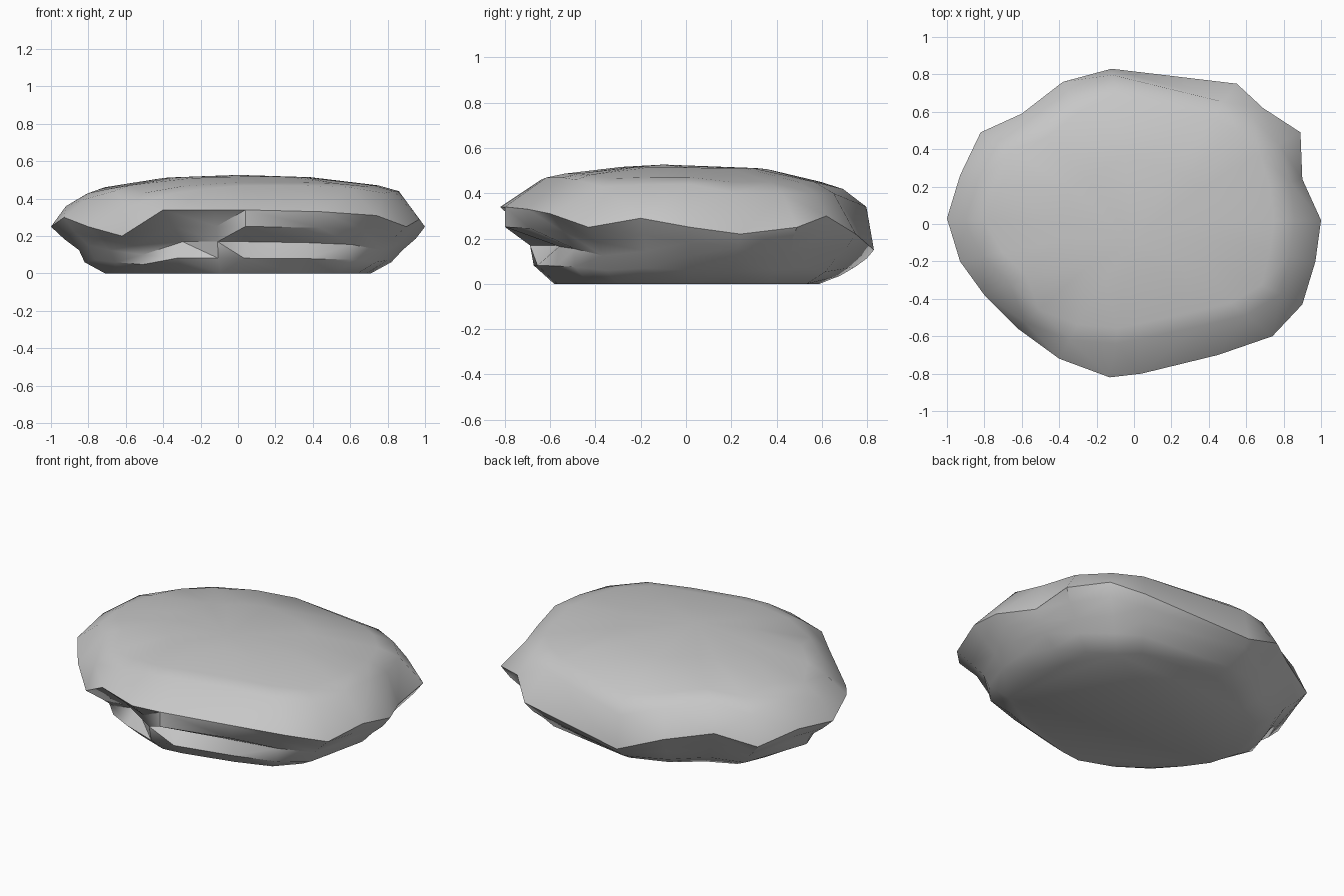
import bpy
import bmesh

# Remove the default cube
cube = bpy.data.objects.get("Cube")
if cube:
    bpy.data.objects.remove(cube, do_unlink=True)

# Grey stone material
stone = bpy.data.materials.new("grey stone")
stone.use_nodes = True
grey = (0.57, 0.57, 0.57, 1)
stone.diffuse_color = grey
stone.node_tree.nodes["Principled BSDF"].inputs["Base Color"].default_value = grey

# Rim corners, anticlockwise:
# x, y, z, shoulder scale, shoulder height, waist scale, hollow scale
RIM = [
    (1, .02, .25, .86, .44, .95, .88),
    (.9, .24, .22, .93, .4, .96, .9),
    (.89, .49, .25, .87, .4, .95, .87),
    (.69, .62, .3, .92, .4, .97, .88),
    (.55, .75, .22, .87, .4, .95, .88),
    (-.12, .83, .15, .96, .34, .96, .9),
    (-.38, .76, .25, .9, .4, .93, .87),
    (-.6, .59, .28, .9, .43, .95, .88),
    (-.82, .49, .22, .92, .38, .94, .87),
    (-.93, .26, .27, .88, .42, .94, .87),
    (-1, .03, .25, .92, .36, .93, .85),
    (-.93, -.2, .3, .87, .4, .94, .86),
    (-.8, -.38, .25, .83, .44, .93, .86),
    (-.62, -.56, .2, .94, .36, .9, .82),
    (-.4, -.72, .34, .86, .43, .86, .74),
    (-.13, -.82, .34, .78, .46, .89, .84),
    (.04, -.8, .34, .77, .47, 1, .72),
    (.45, -.7, .33, .78, .47, .98, .8),
    (.74, -.6, .31, .81, .46, .9, .82),
    (.9, -.43, .25, .87, .43, .92, .85),
    (.97, -.2, .29, .86, .44, .94, .87),
]
PEAK = .527

bm = bmesh.new()


def ring(place):
    """Add one closed ring; place gives the scale and height at each corner."""
    verts = []
    for x, y, z, shoulder, height, waist, hollow in RIM:
        scale, level = place(z, shoulder, height, waist, hollow)
        verts.append(bm.verts.new((x * scale, y * scale, level)))
    return verts


# Stacked rings: flat base, ankle, hollow, waist, rim, shoulder and domed top
rings = [
    ring(lambda z, s, h, w, a: (.71, 0)),
    ring(lambda z, s, h, w, a: (.82, z * .24)),
    ring(lambda z, s, h, w, a: (a, z * .5)),
    ring(lambda z, s, h, w, a: (w, z * .74)),
    ring(lambda z, s, h, w, a: (1, z)),
    ring(lambda z, s, h, w, a: (s, h)),
    ring(lambda z, s, h, w, a: (s * .87, h * .52 + PEAK * .46)),
    ring(lambda z, s, h, w, a: (s * .45, h * .08 + PEAK * .91)),
]
count = len(RIM)
for low, high in zip(rings, rings[1:]):
    for i in range(count):
        j = (i + 1) % count
        bm.faces.new((low[i], low[j], high[j], high[i]))

# Flat underside and the top fan
bm.faces.new(list(reversed(rings[0])))
peak = bm.verts.new((0, -.1, PEAK))
for i in range(count):
    bm.faces.new((rings[-1][i], rings[-1][(i + 1) % count], peak))

# Split the sides into chipped triangular facets
sides = [f for f in bm.faces if len(f.verts) == 4]
bmesh.ops.triangulate(bm, faces=sides, quad_method='SHORT_EDGE')
bmesh.ops.recalc_face_normals(bm, faces=bm.faces[:])

mesh = bpy.data.meshes.new("flat_boulder")
bm.to_mesh(mesh)
bm.free()
mesh.materials.append(stone)
boulder = bpy.data.objects.new("flat_boulder", mesh)
bpy.context.collection.objects.link(boulder)

# Soft surfaces with crisp broken edges
bpy.ops.object.select_all(action='DESELECT')
boulder.select_set(True)
bpy.context.view_layer.objects.active = boulder
bpy.ops.object.shade_smooth_by_angle(angle=0.7)
